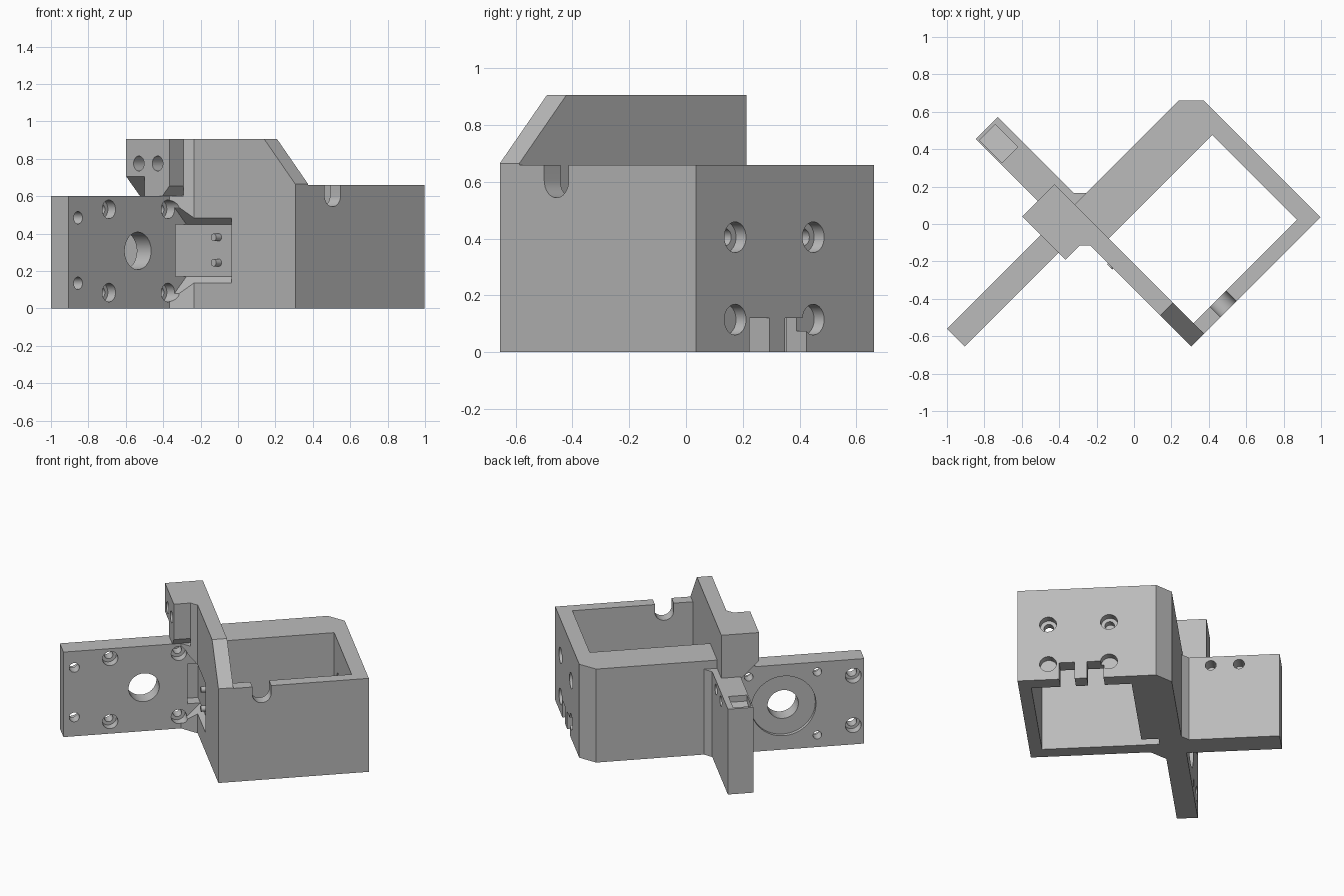
import bpy, bmesh, math
from mathutils import Matrix, Vector

cube = bpy.data.objects.get("Cube")
if cube:
    bpy.data.objects.remove(cube, do_unlink=True)

grey = bpy.data.materials.new("plain_grey")
grey.use_nodes = True
grey.diffuse_color = (0.5, 0.5, 0.5, 1)
grey.node_tree.nodes["Principled BSDF"].inputs["Base Color"].default_value = (0.5, 0.5, 0.5, 1)

# Everything is laid out square in (u, v, z) and turned 45 degrees at the end
PLACE = {"z": lambda a, b, h: (a, b, h),
         "v": lambda a, b, h: (a, h, b),
         "u": lambda a, b, h: (h, a, b)}


def make(name, bm):
    bmesh.ops.recalc_face_normals(bm, faces=bm.faces)
    mesh = bpy.data.meshes.new(name)
    bm.to_mesh(mesh)
    bm.free()
    mesh.materials.append(grey)
    ob = bpy.data.objects.new(name, mesh)
    bpy.context.collection.objects.link(ob)
    return ob


def prism(name, pts, lo, hi, axis="z"):
    """Extrude a profile along one axis."""
    bm = bmesh.new()
    rings = [[bm.verts.new(PLACE[axis](a, b, h)) for a, b in pts] for h in (lo, hi)]
    n = len(pts)
    for ring in rings:
        bm.faces.new(ring)
    for i in range(n):
        j = (i + 1) % n
        bm.faces.new((rings[0][i], rings[0][j], rings[1][j], rings[1][i]))
    return make(name, bm)


def box(name, u0, u1, v0, v1, z0, z1):
    return prism(name, [(u0, v0), (u1, v0), (u1, v1), (u0, v1)], z0, z1)


def rod(name, a, b, radius, lo, hi, axis, sides=32):
    pts = [(a + radius * math.cos(math.tau * i / sides),
            b + radius * math.sin(math.tau * i / sides)) for i in range(sides)]
    return prism(name, pts, lo, hi, axis)


def combine(target, other, operation):
    mod = target.modifiers.new(operation, "BOOLEAN")
    mod.operation, mod.solver, mod.object = operation, "EXACT", other
    bpy.context.view_layer.objects.active = target
    bpy.ops.object.modifier_apply(modifier=mod.name)
    bpy.data.objects.remove(other, do_unlink=True)


# Open box with one chamfered corner
body = prism("mount_body", [(-.247, -.68), (.73, -.68), (.73, .205), (.636, .297), (-.247, .297)], 0, .66)
combine(body, box("box_cavity", -.15, .632, -.6, .04, -.1, 1), "DIFFERENCE")

# Overhanging clamp block with a sloped underside
block = prism("clamp_block", [(.124, .905), (.45, .905), (.45, .57), (.177, .57),
                              (.177, .6), (.124, .655)], -.395, -.15, "u")
combine(block, prism("block_undercut", [(-.41, .72), (-.276, .586), (-.276, .4), (-.41, .4)],
                     .311, .5, "v"), "DIFFERENCE")
for v in (.355, .213):
    combine(block, rod("clamp_hole", v, .775, .04, -.5, -.28, "u"), "DIFFERENCE")

# Tall side wall, motor plate, sensor arm and corner gussets
parts = [
    prism("tall_wall", [(-.68, 0), (-.68, .665), (-.446, .905), (.45, .905), (.45, 0)], -.247, -.15, "u"),
    box("motor_plate", -1.103, -.2, .177, .311, 0, .6),
    box("sensor_arm", -.276, -.11, .25, .92, 0, .602),
    block,
    prism("plate_gusset", [(-.34, .177), (-.247, .084), (-.2, .084), (-.2, .177)], 0, .6),
    prism("block_gusset", [(-.287, .124), (-.247, .084), (-.2, .084), (-.2, .124)], .5, .905),
    prism("arm_gusset", [(-.11, .343), (-.064, .297), (-.064, .25), (-.15, .25), (-.15, .343)], 0, .602),
]
for part in parts:
    combine(body, part, "UNION")

cutters = []

# Switch recess, flaring outwards through the gusset
flare = prism("switch_recess", [(-.214, .17), (-.214, .45), (-.247, .483), (-.36, .596),
                                (-.36, .024), (-.247, .137)], -.197, .1769, "v")
cutters += [flare, box("recess_slot", -.297, -.214, .17, .26, .17, .45)]

# Plate holes: shaft opening, motor pilot, counterbored screws
cutters += [rod("shaft_hole", -.58, .308, .1, .1, .4, "v", 48),
            rod("motor_pilot", -.58, .308, .21, .285, .4, "v", 64)]
for z in (.085, .53):
    for u in (-.799, -.353):
        cutters += [rod("screw_hole", u, z, .028, .1, .32, "v"),
                    rod("screw_bore", u, z, .05, .1, .235, "v")]
for z in (.135, .485):
    cutters += [rod("edge_hole", -1.032, z, .033, .1, .4, "v"),
                rod("edge_bore", -1.032, z, .052, .25, .4, "v")]

# Box mounting holes and cable slots
for v in (-.485, -.096):
    for z in (.115, .405):
        cutters += [rod("box_hole", v, z, .03, .6, .8, "u"),
                    rod("box_bore", v, z, .054, .68, .8, "u")]
for v0, v1 in ((-.414, -.315), (-.237, -.131)):
    cutters.append(box("cable_slot", .6, .8, v0, v1, -.1, .12))
cutters.append(box("wire_notch", -.149, -.08, 0, .15, -.1, .08))

# Round-bottomed notch in the front rim
arc = [(.035 + .061 * math.cos(t), .605 + .061 * math.sin(t))
       for t in (math.pi + math.pi * i / 16 for i in range(17))]
cutters.append(prism("rim_notch", arc + [(.096, .8), (-.026, .8)], -.8, -.5, "v"))

# Arm pocket and cross holes
cutters.append(prism("arm_pocket", [(.73, .56), (.9, .53), (.9, .7), (.73, .7)], -.267, -.148, "u"))
for v in (.48, .66):
    cutters.append(rod("arm_hole", v, .54, .035, -.2, 0, "u"))

for cutter in cutters:
    combine(body, cutter, "DIFFERENCE")

# Switch locating pins
pins = [rod("switch_pin", -.07, z, .02, -.255, -.2, "u", 20) for z in (.245, .38)]

# Turn to final orientation and shade
turn = Matrix.Rotation(math.radians(45), 4, "Z")
for ob in [body] + pins:
    ob.data.transform(turn)
    bpy.ops.object.select_all(action="DESELECT")
    ob.select_set(True)
    bpy.context.view_layer.objects.active = ob
    bpy.ops.object.shade_smooth_by_angle(angle=math.radians(25))
